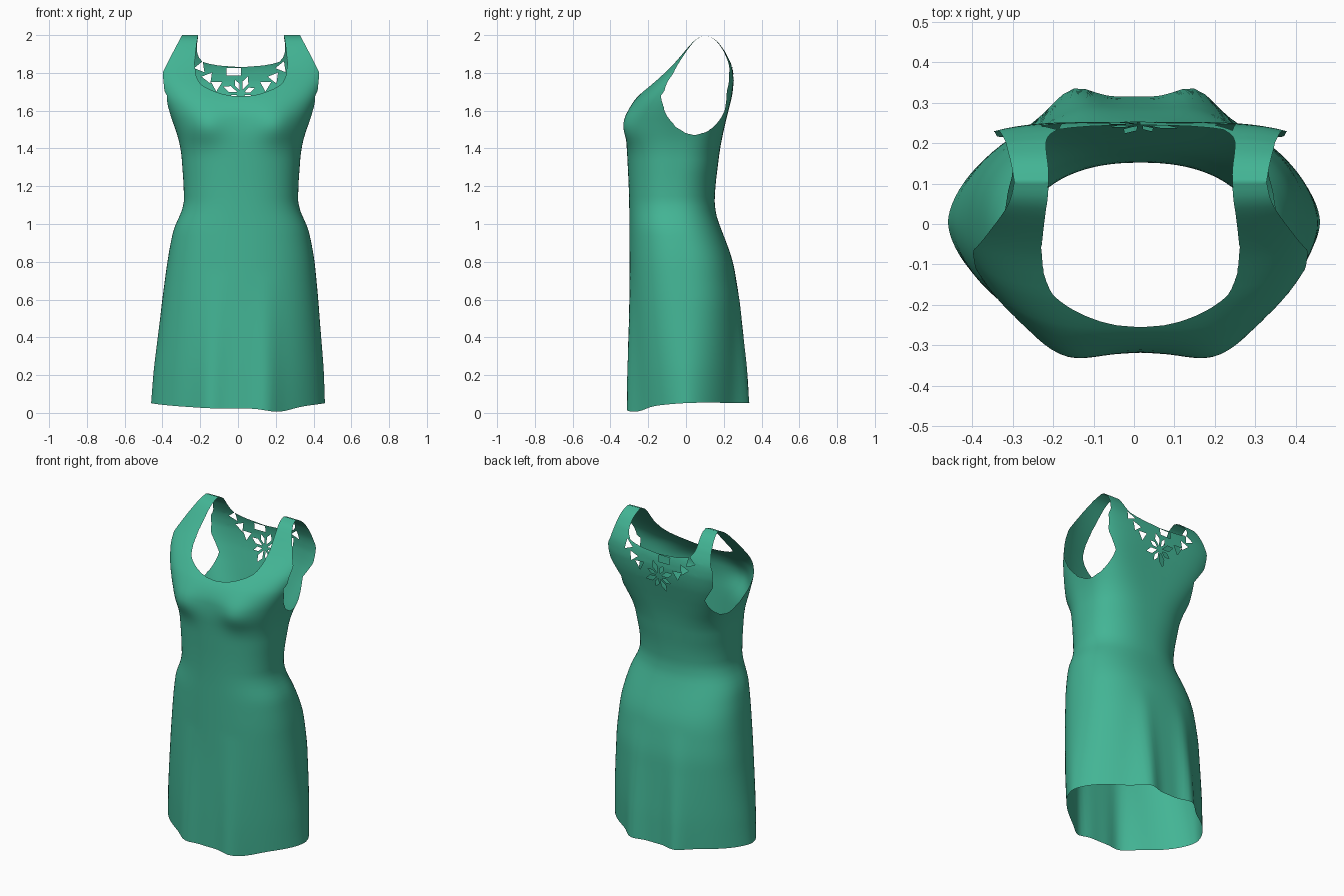
import bpy
import bmesh
import math
from mathutils import Vector

default_cube = bpy.data.objects.get("Cube")
if default_cube:
    bpy.data.objects.remove(default_cube, do_unlink=True)

COLUMNS = 96
ROWS = 90

# Body profile: height, half width, front y, back y, front and back squareness
BODY = [
    (0, .46, -.306, .315, 1.7, 1.7),
    (.2, .45, -.305, .308, 1.85, 1.85),
    (.6, .413, -.3, .283, 2.2, 2.25),
    (.8, .39, -.3, .25, 2.3, 2.4),
    (.9, .373, -.3, .215, 2.3, 2.4),
    (1, .35, -.3, .175, 2.3, 2.3),
    (1.08, .302, -.3, .15, 2.3, 2.3),
    (1.2, .303, -.303, .155, 2.3, 2.3),
    (1.4, .318, -.313, .18, 2.3, 2.8),
    (1.5, .345, -.32, .2, 2.4, 3.7),
    (1.62, .395, -.305, .23, 2.5, 4.5),
    (1.7, .43, -.235, .25, 2.8, 4.2),
    (1.8, .465, -.115, .255, 3.6, 4),
    (1.87, .46, -.045, .235, 4, 4),
    (1.95, .46, .02, .185, 4, 4),
    (1.985, .44, .06, .145, 4, 4),
    (2, .42, .105, .105, 4, 4),
]

# Outer edge of the bodice and strap: height, half width
STRAP_EDGE = [(1.4, .2), (1.6, .34), (1.7, .405), (1.8, .415), (1.9, .365), (2, .312)]


def sample(table, z):
    """Linear lookup in a table sorted by height."""
    z = min(max(z, table[0][0]), table[-1][0])
    for low, high in zip(table, table[1:]):
        if z <= high[0]:
            k = (z - low[0]) / (high[0] - low[0])
            return [a + (b - a) * k for a, b in zip(low[1:], high[1:])]


def soft_sample(table, z):
    """Rounded lookup that keeps the end values."""
    h = max(0, min(.04, (2 - z) * .4, z * .4))
    trio = [sample(table, z + d) for d in (-h, 0, h)]
    return [sum(values) / 3 for values in zip(*trio)]


def centre_x(z):
    return .016 * min(1, z / .8)


def surface_point(angle, z):
    """Point on the cloth, with hem folds and bust fullness."""
    width, front, back, front_power, back_power = soft_sample(BODY, z)
    c, s = math.cos(angle), math.sin(angle)
    power = front_power if s < 0 else back_power
    x = width * math.copysign(abs(c) ** (2 / power), c)
    y = math.copysign(abs(s) ** (2 / power), s)
    # two folds in front and two deeper ones behind, fading upwards
    fold = math.exp(-((abs(x) / width - .34) / .15) ** 2)
    y *= 1 + (.12 if s < 0 else .17) * fold * max(0, 1 - z / .75)
    y = (front + back) / 2 + y * (back - front) / 2
    if s < 0:
        y -= .035 * math.exp(-((abs(x) - .19) / .1) ** 2 - ((z - 1.52) / .09) ** 2)
    x += centre_x(z)
    # wavy hem, lower in front
    hem = .037 + .045 * y - .022 * math.exp(-((x - .22) / .09) ** 2) * (s < 0)
    hem += .015 * (x / .46) ** 2
    return Vector((x, y, z + max(0, hem) * max(0, 1 - z / .5)))


def armhole(p):
    """Positive inside the arm openings."""
    if p.z < 1.4:
        return -1
    drop = min(0, p.z - 1.75) / .278
    reach = .19 + max(0, p.z - 1.75) * .7
    ellipse = 1 - ((p.y - .045) / reach) ** 2 - drop ** 2
    behind = min(1, max(0, (p.y - .08) / .12))
    edge = sample(STRAP_EDGE, p.z)[0] - .05 * behind * min(1, (2 - p.z) * 6)
    return min(ellipse, abs(p.x - centre_x(p.z)) - edge)


def neckline(p):
    """Positive above the scooped neck edge."""
    r = abs(p.x - centre_x(p.z)) / (.25 - .18 * max(0, p.z - 1.85))
    front = 1.675 + .085 * r ** 2 + .09 * r ** 20
    back = 1.83 + .04 * r ** 2 + .07 * r ** 20
    k = min(1, max(0, p.y / .2))
    return p.z - front - (back - front) * k


def trim(bm, field):
    """Cut the cloth cleanly along the zero line of a field and drop the inside."""
    value = {v: field(v.co) for v in bm.verts}
    seam = set()
    for e in list(bm.edges):
        a, b = e.verts
        fa, fb = value[a], value[b]
        if fa * fb < 0:
            _, v = bmesh.utils.edge_split(e, a, fa / (fa - fb))
            seam.add(v)
    for f in list(bm.faces):
        ends = [v for v in f.verts if v in seam]
        if len(ends) == 2:
            bmesh.utils.face_split(f, ends[0], ends[1])
    waste = [f for f in bm.faces
             if any(v not in seam and value[v] > 0 for v in f.verts)]
    bmesh.ops.delete(bm, geom=waste, context="FACES")


def punch(bm, outline):
    """Punch a convex hole, given in x and z counter-clockwise, through the back."""
    corners = [Vector((x, 0, z)) for x, z in outline]
    middle = sum(corners, Vector()) / len(corners)
    sides = []
    for a, b in zip(corners, corners[1:] + corners[:1]):
        d = b - a
        sides.append((a, Vector((d.z, 0, -d.x)).normalized()))

    def nearby():
        found = []
        for f in bm.faces:
            c = f.calc_center_median()
            if c.y > .12 and math.hypot(c.x - middle.x, c.z - middle.z) < .085:
                found.append(f)
        return found

    for point, normal in sides:
        faces = nearby()
        geom = set(faces)
        for f in faces:
            geom.update(f.edges)
            geom.update(f.verts)
        bmesh.ops.bisect_plane(bm, geom=list(geom), dist=1e-5,
                               plane_co=point, plane_no=normal)
    waste = [f for f in nearby()
             if all((f.calc_center_median() - p).dot(n) < 0 for p, n in sides)]
    bmesh.ops.delete(bm, geom=waste, context="FACES")


def polar_outline(x, z, polar):
    """Outline from radius and angle pairs around a centre."""
    return [(x + r * math.cos(a), z + r * math.sin(a)) for r, a in polar]


# Cloth tube from hem to shoulder line
bm = bmesh.new()
rings = []
for row in range(ROWS + 1):
    t = row / ROWS
    z = 2 * (1 - (1 - t) ** 1.5)
    rings.append([bm.verts.new(surface_point(math.tau * i / COLUMNS, z))
                  for i in range(COLUMNS)])
for low, high in zip(rings, rings[1:]):
    for i in range(COLUMNS):
        j = (i + 1) % COLUMNS
        bm.faces.new((low[i], low[j], high[j], high[i]))
bmesh.ops.remove_doubles(bm, verts=bm.verts[:], dist=1e-5)
bmesh.ops.triangulate(bm, faces=bm.faces[:])

# Arm and neck openings
trim(bm, armhole)
trim(bm, neckline)

# Rosette of kite-shaped cut-outs on the upper back
for i in range(8):
    a = math.tau * (i + .5) / 8
    tip = .1 if i % 2 else .08
    punch(bm, polar_outline(.015, 1.69, [(.02, a), (tip * .65, a - .26),
                                         (tip, a), (tip * .65, a + .26)]))

# Small window and side trails of triangular cut-outs
punch(bm, [(-.06, 1.785), (.015, 1.785), (.015, 1.825), (-.06, 1.825)])
for side in (-1, 1):
    for x, z, turn in ((.13, 1.735, .5), (.175, 1.775, .9), (.215, 1.83, 1.2)):
        punch(bm, polar_outline(.016 + side * x, z,
                                [(.034, turn + math.tau * n / 3) for n in range(3)]))

for f in bm.faces:
    f.smooth = True
mesh = bpy.data.meshes.new("dress")
bm.to_mesh(mesh)
bm.free()

# Cloth colour
green = bpy.data.materials.new("sea green cloth")
green.use_nodes = True
colour = (.056, .46, .3, 1)
green.diffuse_color = colour
green.node_tree.nodes["Principled BSDF"].inputs["Base Color"].default_value = colour
mesh.materials.append(green)

dress = bpy.data.objects.new("dress", mesh)
bpy.context.collection.objects.link(dress)
